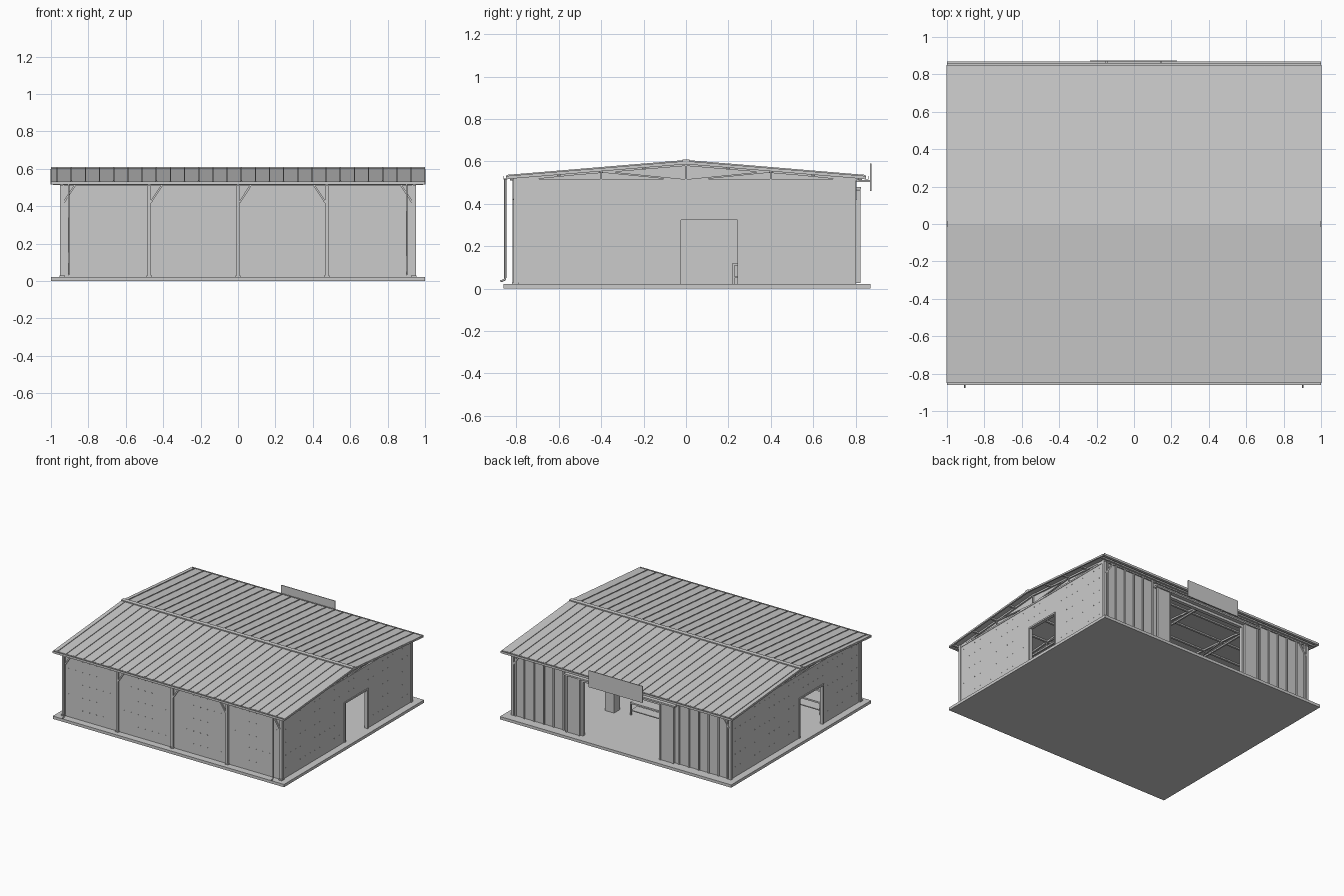
import bpy, bmesh, math
from mathutils import Vector, Matrix

if "Cube" in bpy.data.objects:
    bpy.data.objects.remove(bpy.data.objects["Cube"])


def finish(name, bm):
    bmesh.ops.recalc_face_normals(bm, faces=bm.faces)
    me = bpy.data.meshes.new(name)
    bm.to_mesh(me)
    bm.free()
    ob = bpy.data.objects.new(name, me)
    bpy.context.collection.objects.link(ob)
    return ob


def boxes(name, items):
    """Each item: x0, x1, y0, y1, z0, z1."""
    bm = bmesh.new()
    for x0, x1, y0, y1, z0, z1 in items:
        m = Matrix.Translation(((x0 + x1) / 2, (y0 + y1) / 2, (z0 + z1) / 2))
        m = m @ Matrix.Diagonal((abs(x1 - x0), abs(y1 - y0), abs(z1 - z0), 1))
        bmesh.ops.create_cube(bm, size=1, matrix=m)
    return finish(name, bm)


def beams(name, items):
    """Square bars; each item: start, end, width."""
    bm = bmesh.new()
    for p, q, w in items:
        p, q = Vector(p), Vector(q)
        d = q - p
        m = Matrix.Translation((p + q) / 2) @ d.to_track_quat('Z', 'Y').to_matrix().to_4x4()
        bmesh.ops.create_cube(bm, size=1, matrix=m @ Matrix.Diagonal((w, w, d.length, 1)))
    return finish(name, bm)


def extrude_x(name, profile, spans):
    """Extrude a (y, z) profile along x over each span."""
    bm = bmesh.new()
    for x0, x1 in spans:
        f = bm.faces.new([bm.verts.new((x0, y, z)) for y, z in profile])
        ext = bmesh.ops.extrude_face_region(bm, geom=[f])['geom']
        bmesh.ops.translate(bm, vec=(x1 - x0, 0, 0),
                            verts=[v for v in ext if isinstance(v, bmesh.types.BMVert)])
    return finish(name, bm)


def roof_z(y):
    return 0.602 - 0.083 * abs(y)


def bent_sheet(lo, hi, y):
    top = [(-y, roof_z(y) + hi), (0, roof_z(0) + hi), (y, roof_z(y) + hi)]
    bottom = [(a, roof_z(a) + lo) for a in (y, 0, -y)]
    return top + bottom


S = (-1, 1)

# Floor slab
boxes("floor_slab", [(-1, 1, -0.86, 0.87, 0, 0.022)])

# Walls with openings
boxes("front_wall", [(-0.94, 0.94, -0.805, -0.79, 0.022, 0.52)])
boxes("back_wall", [(s * 0.34, s * 0.94, 0.78, 0.795, 0.022, 0.52) for s in S]
      + [(-0.34, 0.34, 0.78, 0.795, 0.45, 0.52)])
for name, s, a, b in (("right", 1, -0.03, 0.25), ("left", -1, -0.34, -0.05)):
    x0, x1 = s * 0.93, s * 0.945
    boxes(name + "_wall", [(x0, x1, -0.805, a, 0.022, 0.51), (x0, x1, b, 0.795, 0.022, 0.51),
                           (x0, x1, a, b, 0.33, 0.51)])
    f0, f1 = s * 0.925, s * 0.951
    boxes(name + "_door_frame", [(f0, f1, a - 0.008, a + 0.006, 0.022, 0.335),
                                 (f0, f1, b - 0.006, b + 0.004, 0.022, 0.335),
                                 (f0, f1, a - 0.008, b + 0.004, 0.323, 0.335)])

# Posts: corners, front bays and inside back wall
boxes("corner_posts", [(s * 0.93, s * 0.952, y0, y1, 0.022, 0.52)
                       for s in S for y0, y1 in ((-0.813, -0.79), (0.78, 0.803))])
boxes("front_posts", [(x - 0.009, x + 0.009, -0.818, -0.775, 0.022, 0.52) for x in (-0.475, 0, 0.475)])
boxes("post_feet", [(x - 0.014, x + 0.014, -0.822, -0.79, 0.022, 0.03)
                    for x in (-0.94, -0.475, 0, 0.475, 0.94)])
braces = [(-0.94, 1), (-0.475, 1), (0, 1), (0.475, -1), (0.94, -1)]
beams("front_knee_braces", [((x + d * 0.008, -0.813, 0.42), (x + d * 0.07, -0.813, 0.515), 0.01)
                            for x, d in braces])
beams("back_knee_braces", [((s * 0.935, 0.8, 0.42), (s * 0.87, 0.8, 0.515), 0.01) for s in S])

# Top plates
boxes("wall_plates", [(-0.95, 0.95, -0.815, -0.79, 0.51, 0.528), (-0.95, 0.95, 0.78, 0.805, 0.51, 0.528)])

# Gable infill
extrude_x("gable_panels", [(-0.805, 0.505), (0.8, 0.505), (0.8, roof_z(0.8) - 0.01),
                           (0, roof_z(0) - 0.01), (-0.805, roof_z(0.805) - 0.01)],
          [(s * 0.925, s * 0.935) for s in S])

# Trusses, gable ends and interior frames
bars = []
for x in (-0.942, -0.475, 0, 0.475, 0.942):
    def P(y, z):
        return (x, y, z)
    h = lambda y: roof_z(y) - 0.017
    bars.append((P(-0.8, 0.512), P(0.8, 0.512), 0.012))
    bars.append((P(0, 0.512), P(0, h(0)), 0.01))
    for s in S:
        bars.append((P(s * 0.83, h(0.83)), P(0, h(0)), 0.012))
        bars.append((P(s * 0.4, 0.512), P(s * 0.4, h(0.4)), 0.008))
        bars.append((P(s * 0.8, 0.512), P(s * 0.4, h(0.4)), 0.008))
        bars.append((P(0, 0.512), P(s * 0.4, h(0.4)), 0.008))
beams("roof_trusses", bars)

# Purlins
boxes("purlins", [(-0.99, 0.99, y - 0.008, y + 0.008, roof_z(y) - 0.02, roof_z(y) - 0.008)
                  for y in (-0.82, -0.6, -0.4, -0.2, 0.2, 0.4, 0.6, 0.82)])

# Roof sheet, standing seams and ridge cap
extrude_x("roof_sheet", bent_sheet(-0.009, 0, 0.85), [(-1, 1)])
xs = [-0.967 + 0.0757 * k for k in range(26)]
extrude_x("roof_seams", bent_sheet(-0.002, 0.005, 0.848), [(x - 0.003, x + 0.003) for x in xs])
extrude_x("ridge_cap", bent_sheet(-0.002, 0.008, 0.016), [(-1, 1)])
beams("verge_trim", [((s * 0.996, 0, roof_z(0) - 0.009), (s * 0.996, t * 0.85, roof_z(0.85) - 0.009), 0.012)
                     for s in S for t in S])

# Eave gutters
for name, s in (("front", -1), ("back", 1)):
    boxes(name + "_gutter", [(-1, 1, s * 0.842, s * 0.862, 0.515, 0.518),
                             (-1, 1, s * 0.859, s * 0.862, 0.515, 0.532),
                             (-1, 1, s * 0.842, s * 0.845, 0.515, 0.532)])

# Downspouts
for i, x in enumerate((-0.905, 0.902)):
    cu = bpy.data.curves.new("downspout", 'CURVE')
    cu.dimensions = '3D'
    cu.bevel_depth = 0.005
    cu.bevel_resolution = 2
    cu.use_fill_caps = True
    sp = cu.splines.new('POLY')
    pts = [(-0.853, 0.52), (-0.853, 0.05), (-0.856, 0.041), (-0.875, 0.035)]
    sp.points.add(len(pts) - 1)
    for p, (y, z) in zip(sp.points, pts):
        p.co = (x, y, z, 1)
    bpy.context.collection.objects.link(bpy.data.objects.new("downspout_%d" % (i + 1), cu))

# Back wall battens
boxes("back_battens", [(s * x - 0.006, s * x + 0.006, 0.79, 0.803, 0.022, 0.515)
                       for s in S for x in (0.5, 0.585, 0.67, 0.755, 0.84, 0.915)])

# Sliding doors pushed open, with frame and track
boxes("sliding_doors", [(s * 0.345, s * 0.465, 0.805, 0.817, 0.026, 0.466) for s in S])
boxes("sliding_door_rims", [(s * x - 0.006, s * x + 0.006, 0.803, 0.823, 0.026, 0.466)
                            for s in S for x in (0.35, 0.46)])
boxes("back_door_frame", [(s * 0.33, s * 0.345, 0.775, 0.802, 0.022, 0.455) for s in S]
      + [(-0.345, 0.345, 0.775, 0.802, 0.443, 0.457)])
boxes("sliding_track", [(-0.48, 0.48, 0.795, 0.826, 0.468, 0.48)])

# Blank board on brackets above the back opening
boxes("board", [(-0.235, 0.23, 0.869, 0.875, 0.46, 0.59)])
boxes("board_brackets", [(x - 0.005, x + 0.005, 0.79, 0.87, 0.502, 0.512) for x in (-0.148, 0.143)])

# Screw heads on the walls
heads = []
for z in (0.1, 0.2, 0.3, 0.4, 0.48):
    heads += [(-0.9 + 0.06 * k - 0.002, -0.9 + 0.06 * k + 0.002, -0.807, -0.804, z - 0.002, z + 0.002)
              for k in range(31)]
    for s, a, b in ((1, -0.05, 0.27), (-1, -0.36, -0.03)):
        for k in range(26):
            y = -0.76 + 0.06 * k
            if z > 0.35 or not a < y < b:
                heads.append((s * 0.944, s * 0.947, y - 0.002, y + 0.002, z - 0.002, z + 0.002))
boxes("wall_screws", heads)

# Interior furniture: cabinet and workbenches
boxes("cabinet", [(0.37, 0.45, 0.29, 0.36, 0.022, 0.2)])
for name, x0, x1, y0, y1 in (("middle_bench", -0.02, 0.26, 0.22, 0.32), ("left_bench", -0.85, -0.6, -0.6, -0.45)):
    boxes(name, [(x0, x1, y0, y1, 0.11, 0.122), (x0, x1, y0 + 0.01, y1 - 0.01, 0.05, 0.057)]
          + [(x, x + 0.01, y, y + 0.01, 0.022, 0.11) for x in (x0, x1 - 0.01) for y in (y0, y1 - 0.01)])
